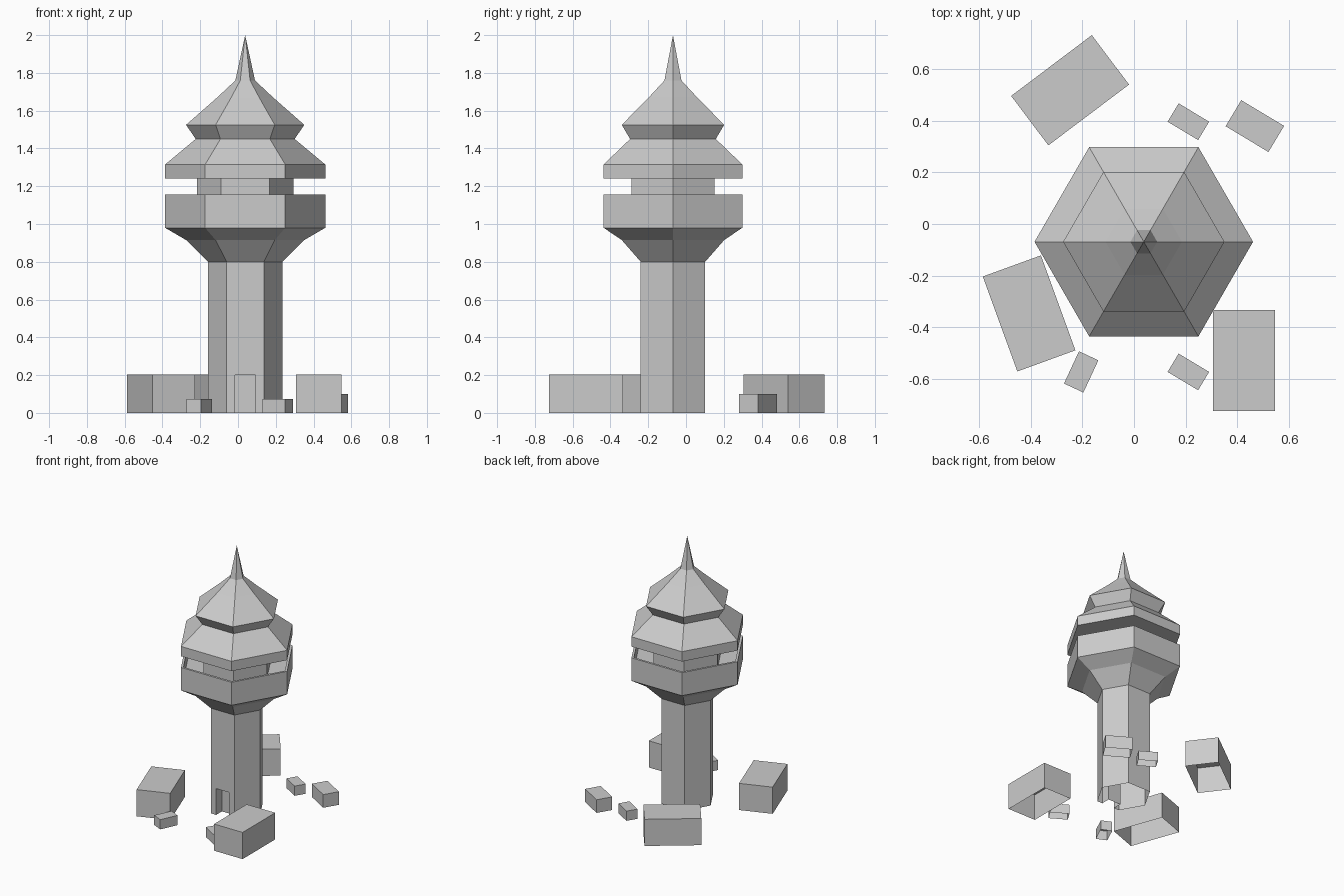
import bpy
import bmesh
from math import cos, sin, radians
from mathutils import Matrix

if "Cube" in bpy.data.objects:
    bpy.data.objects.remove(bpy.data.objects["Cube"])

CX, CY = 0.038, -0.069  # tower axis


def make_object(name, bm):
    bmesh.ops.remove_doubles(bm, verts=bm.verts, dist=1e-5)
    mesh = bpy.data.meshes.new(name)
    bm.to_mesh(mesh)
    bm.free()
    obj = bpy.data.objects.new(name, mesh)
    bpy.context.collection.objects.link(obj)
    return obj


def quad(bm, *points):
    bm.faces.new([bm.verts.new(p) for p in points])


def hex_lathe(name, profile, skip=(), extra=None):
    """Six-sided turned shape from (radius, z) points, listed bottom to top."""
    bm = bmesh.new()
    rings = []
    for r, z in profile:
        if r == 0:
            rings.append([bm.verts.new((CX, CY, z))] * 6)
        else:
            rings.append([bm.verts.new((CX + r * cos(radians(60 * i)),
                                        CY + r * sin(radians(60 * i)), z))
                          for i in range(6)])
    for a, b in zip(rings, rings[1:]):
        for i in range(6):
            if i in skip:
                continue
            j = (i + 1) % 6
            corners = list(dict.fromkeys((a[i], a[j], b[j], b[i])))
            bm.faces.new(corners)
    if extra:
        extra(bm)
    return make_object(name, bm)


def doorway(bm):
    """Front shaft wall with a recessed door."""
    half, y, top = 0.0985, CY - 0.1706, 0.8
    w, h, yi = 0.054, 0.2, CY - 0.1706 + 0.07
    x0, x1, d0, d1 = CX - half, CX + half, CX - w, CX + w
    quad(bm, (x0, y, 0), (d0, y, 0), (d0, y, h), (x0, y, top))
    quad(bm, (d1, y, 0), (x1, y, 0), (x1, y, top), (d1, y, h))
    quad(bm, (d0, y, h), (d1, y, h), (x1, y, top), (x0, y, top))
    quad(bm, (d0, yi, 0), (d1, yi, 0), (d1, yi, h), (d0, yi, h))   # door
    quad(bm, (d0, y, 0), (d0, yi, 0), (d0, yi, h), (d0, y, h))     # jambs
    quad(bm, (d1, yi, 0), (d1, y, 0), (d1, y, h), (d1, yi, h))
    quad(bm, (d0, y, h), (d0, yi, h), (d1, yi, h), (d1, y, h))     # lintel


def open_box(name, x, y, sx, sy, sz, angle):
    """Box without a bottom, standing on the ground."""
    bm = bmesh.new()
    mat = (Matrix.Translation((x, y, sz / 2)) @ Matrix.Rotation(radians(angle), 4, 'Z')
           @ Matrix.Diagonal((sx, sy, sz, 1)))
    bmesh.ops.create_cube(bm, size=1, matrix=mat)
    bm.normal_update()
    bmesh.ops.delete(bm, geom=[f for f in bm.faces if f.normal.z < -0.9], context='FACES_ONLY')
    return make_object(name, bm)


# Shaft with door, flared gallery, lookout room, two-tier roof
hex_lathe("tower_shaft", [(0.197, 0), (0.197, 0.8)], skip=(4,), extra=doorway)
hex_lathe("gallery", [(0.197, 0.8), (0.313, 0.915), (0.424, 0.98), (0.424, 1.155),
                      (0.405, 1.155), (0.405, 1.06), (0.255, 1.06)])
hex_lathe("lookout_room", [(0.255, 1.06), (0.255, 1.24)])
hex_lathe("roof", [(0.255, 1.24), (0.424, 1.24), (0.424, 1.315), (0.262, 1.45),
                   (0.313, 1.525), (0.148, 1.67), (0.052, 1.76), (0, 2.0)])

# Scattered houses and sheds
for n, (x, y, a) in enumerate([(-0.248, 0.519, 37), (-0.407, -0.347, 110),
                               (0.427, -0.53, 90)], 1):
    open_box(f"house_{n}", x, y, 0.392, 0.24, 0.203, a)
open_box("shed_large", 0.469, 0.38, 0.194, 0.118, 0.1, -31)
for n, (x, y, a) in enumerate([(0.211, 0.397, -31), (0.211, -0.574, -31),
                               (-0.205, -0.574, 65)], 1):
    open_box(f"shed_small_{n}", x, y, 0.138, 0.083, 0.074, a)
